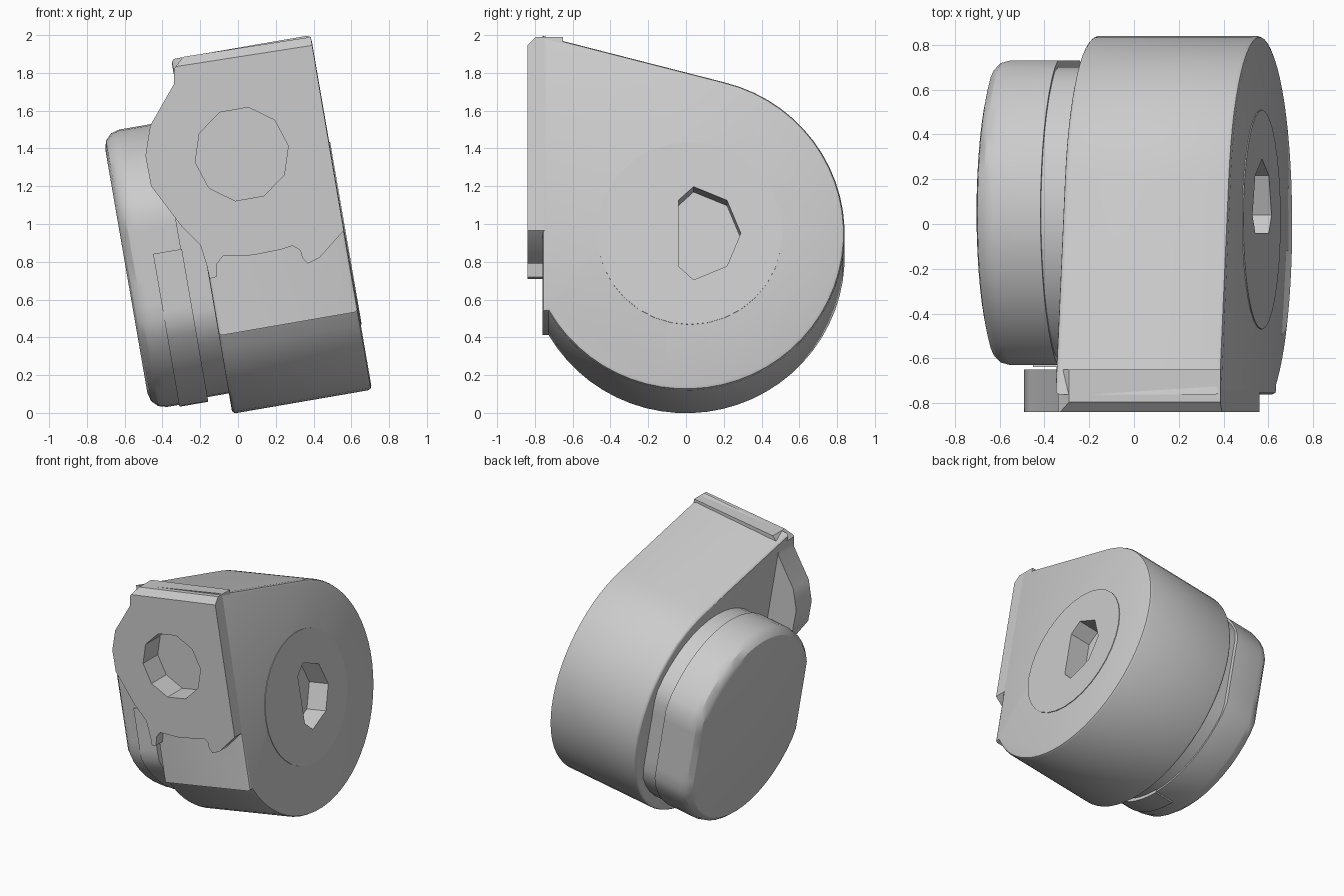
import bpy, bmesh, math
from mathutils import Matrix, Vector

cube = bpy.data.objects.get("Cube")
if cube:
    bpy.data.objects.remove(cube)

TILT = Matrix.Rotation(math.radians(-9.8), 4, 'Y')  # drum axis leans up toward +x
MID = 0.84                                          # height of the drum axis

grey = bpy.data.materials.new("plain grey")
grey.use_nodes = True
colour = (0.6, 0.6, 0.6, 1)
grey.diffuse_color = colour
grey.node_tree.nodes["Principled BSDF"].inputs["Base Color"].default_value = colour


def prism(name, pts, axis, lo, hi, bevels=(), tilt=True):
    """Extrude an outline along x or y; bevels are (edge test, width, segments)."""
    place = (lambda p, d: (d, p[0], p[1])) if axis == 'x' else (lambda p, d: (p[0], d, p[1]))
    bm = bmesh.new()
    a = [bm.verts.new(place(p, lo)) for p in pts]
    b = [bm.verts.new(place(p, hi)) for p in pts]
    bm.faces.new(a)
    bm.faces.new(b)
    for i in range(len(pts)):
        j = (i + 1) % len(pts)
        bm.faces.new((a[i], a[j], b[j], b[i]))
    bmesh.ops.recalc_face_normals(bm, faces=bm.faces)
    for test, width, segments in bevels:
        edges = [e for e in bm.edges if all(test(v.co) for v in e.verts)]
        bmesh.ops.bevel(bm, geom=edges, offset=width, segments=segments,
                        profile=0.5, affect='EDGES', clamp_overlap=True)
    if tilt:
        bm.transform(TILT)
    mesh = bpy.data.meshes.new(name)
    bm.to_mesh(mesh)
    bm.free()
    mesh.materials.append(grey)
    ob = bpy.data.objects.new(name, mesh)
    bpy.context.scene.collection.objects.link(ob)
    return ob


def cut(ob, cutter):
    mod = ob.modifiers.new("socket", 'BOOLEAN')
    mod.operation = 'DIFFERENCE'
    mod.solver = 'EXACT'
    mod.object = cutter
    cutter.hide_render = True
    cutter.hide_viewport = True
    cutter.display_type = 'WIRE'


def arc(cy, cz, r, start, end, n):
    angles = [math.radians(start + (end - start) * i / n) for i in range(n + 1)]
    return [(cy + r * math.cos(t), cz + r * math.sin(t)) for t in angles]


def circle(cy, cz, r, n, start=0):
    return arc(cy, cz, r, start, start + 360, n)[:-1]


def flatten(pts, mid, half):
    """Trim an outline to flats at the front and back."""
    return [(min(max(y, mid - half), mid + half), z) for y, z in pts]


# Main housing: teardrop that rises to a peak at the front
teardrop = [(-0.76, 1.905)] + arc(0, MID, MID, 76, -150, 40) + [(-0.76, 0.42)]
housing = prism("housing", teardrop, 'x', -0.03, 0.72, [
    (lambda v: v.x < -0.02 and v.y > -0.77, 0.06, 3),
    (lambda v: v.x > 0.715 and v.y > -0.77, 0.035, 2)])

# Shallow round boss on the outer face
boss = prism("outer_boss", circle(0.02, MID, 0.49, 32), 'x', 0.7, 0.725)

# Smaller drum with flats, its neck and the lower front pad
round_outline = circle(0.05, MID, 0.745, 48)
drum = prism("side_drum", flatten(round_outline, 0.05, 0.68), 'x', -0.455, -0.15,
             [(lambda v: v.x < -0.45, 0.09, 3)])
neck = prism("drum_neck", flatten(circle(0.05, MID, 0.73, 48), 0.05, 0.65), 'x', -0.16, 0.05)
pad_outline = [(0.05, MID)] + flatten(arc(0.05, MID, 0.755, 175, 270, 16), 0.05, 0.688)
pad = prism("drum_pad", pad_outline, 'x', -0.30, -0.145)

# Front plate with a rounded ear on one side and hooked lower edge
plate_outline = [
    (-0.29, 1.885), (0.385, 1.99), (0.56, 0.965), (0.43, 0.82), (0.37, 0.79),
    (0.34, 0.82), (0.33, 0.86), (0.29, 0.885), (0.23, 0.865), (0.08, 0.835),
    (-0.08, 0.83), (-0.11, 0.79), (-0.115, 0.72), (-0.15, 0.71), (-0.165, 0.78),
    (-0.2, 0.89), (-0.3, 0.99), (-0.46, 1.2), (-0.49, 1.36), (-0.465, 1.52),
    (-0.34, 1.74), (-0.34, 1.82)]
plate = prism("front_plate", plate_outline, 'y', -0.84, -0.65,
              [(lambda v: v.y < -0.83 and v.z > 1.86, 0.045, 1)], tilt=False)

# Sockets in the front and in the outer face
front_cutter = prism("front_socket_cutter", circle(0.02, 1.37, 0.25, 10, 10), 'y',
                     -1, -0.66, tilt=False)
side_hole = [(max(y, -0.04), z) for y, z in circle(0.04, MID, 0.25, 8)]
side_hole = list(dict.fromkeys(side_hole))
side_cutter = prism("side_socket_cutter", side_hole, 'x', 0.56, 1)
cut(plate, front_cutter)
cut(housing, front_cutter)
cut(housing, side_cutter)
cut(boss, side_cutter)

# Smooth curved faces, keep hard edges crisp
bpy.context.view_layer.update()
for ob in (housing, boss, drum, neck, pad, plate):
    bpy.ops.object.select_all(action='DESELECT')
    ob.select_set(True)
    bpy.context.view_layer.objects.active = ob
    for mod in list(ob.modifiers):
        bpy.ops.object.modifier_apply(modifier=mod.name)
    bpy.ops.object.shade_smooth_by_angle(angle=math.radians(30))
for ob in (front_cutter, side_cutter):
    bpy.data.objects.remove(ob)
